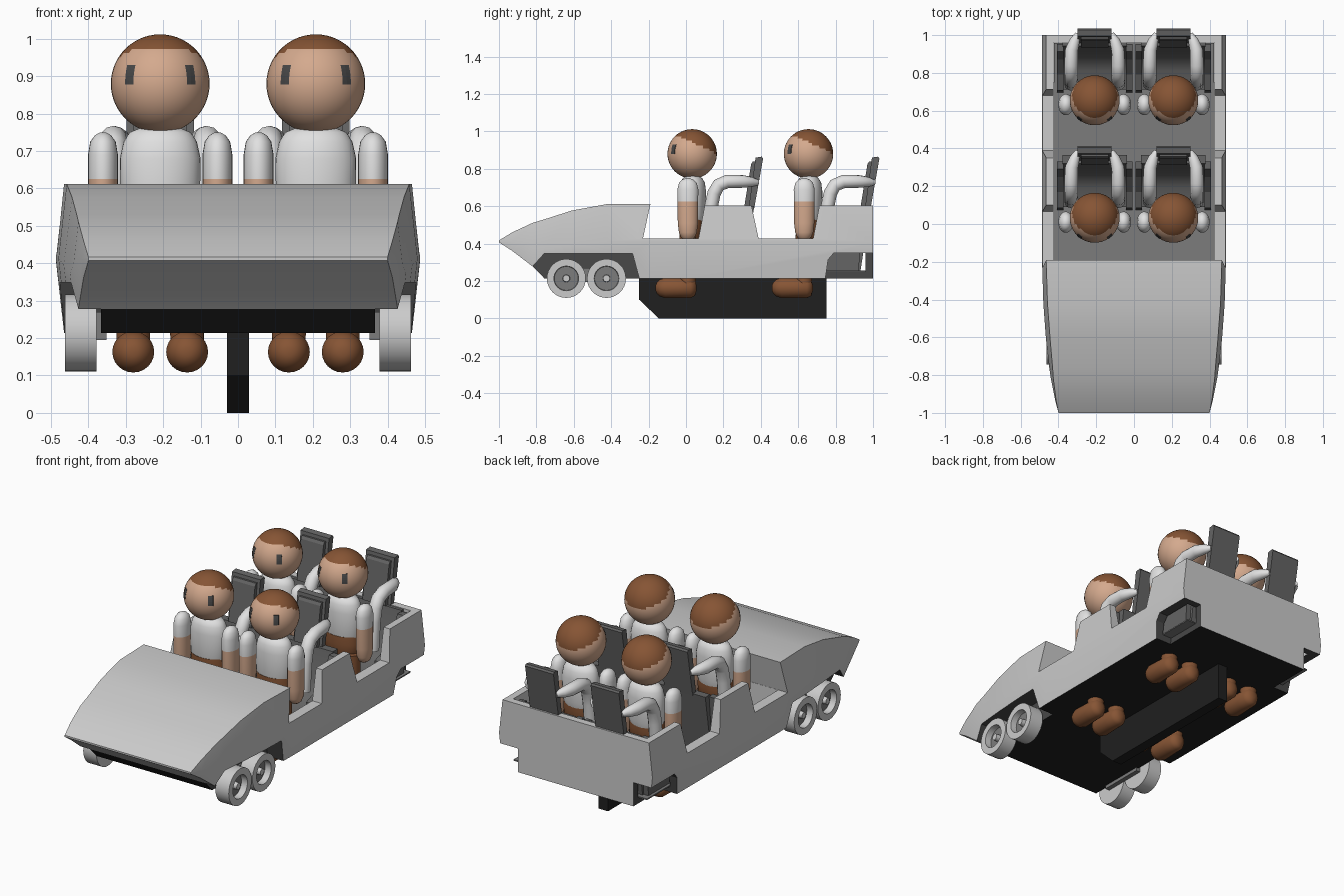
import bpy, bmesh, math
from mathutils import Vector

if "Cube" in bpy.data.objects:
    bpy.data.objects.remove(bpy.data.objects["Cube"])


def material(name, r, g, b):
    m = bpy.data.materials.new(name)
    m.diffuse_color = (r, g, b, 1)
    m.use_nodes = True
    m.node_tree.nodes["Principled BSDF"].inputs["Base Color"].default_value = m.diffuse_color
    return m


BODY = material("light grey paint", .60, .60, .60)
SHIRT = material("white cloth", .75, .75, .75)
SKIN = material("skin", .66, .40, .27)
BROWN = material("brown", .24, .09, .035)
SEAT = material("seat grey", .13, .13, .13)
FLOOR = material("floor grey", .20, .20, .20)
DARK = material("dark grey", .065, .065, .065)
BLACK = material("black", .014, .014, .014)


def finish(name, bm, mats, rule=None, smooth=40):
    """Turn a bmesh into an object; rule(face centre) picks the material slot."""
    bmesh.ops.recalc_face_normals(bm, faces=bm.faces)
    for f in bm.faces:
        f.smooth = smooth > 0
        if rule:
            f.material_index = rule(f.calc_center_median())
    me = bpy.data.meshes.new(name)
    bm.to_mesh(me)
    bm.free()
    for m in mats:
        me.materials.append(m)
    if smooth:
        me.set_sharp_from_angle(angle=math.radians(smooth))
    ob = bpy.data.objects.new(name, me)
    bpy.context.collection.objects.link(ob)
    return ob


def skin_rings(bm, rings, closed=True):
    rows = [[bm.verts.new(p) for p in r] for r in rings]
    n = len(rows[0])
    for a, b in zip(rows, rows[1:]):
        for i in range(n):
            j = (i + 1) % n
            bm.faces.new((a[i], a[j], b[j], b[i]))
    bm.faces.new(rows[0])
    bm.faces.new(rows[-1])


def loft(name, axis, origin, rings, mats, rule=None, seg=24, smooth=40):
    """Elliptical rings (position, ru, rv) stacked along an axis."""
    bm = bmesh.new()
    o = Vector(origin)
    pts = []
    for t, ru, rv in rings:
        row = []
        for k in range(seg):
            u = ru * math.cos(k * math.tau / seg)
            v = rv * math.sin(k * math.tau / seg)
            row.append(o + Vector({'X': (t, u, v), 'Y': (u, t, v), 'Z': (u, v, t)}[axis]))
        pts.append(row)
    skin_rings(bm, pts)
    return finish(name, bm, mats, rule, smooth)


def prism(name, x0, x1, outline, mats, slot=0, dy=0, smooth=0):
    """Side outline of (y, z) points extruded from x0 to x1."""
    bm = bmesh.new()
    skin_rings(bm, [[(x, y + dy, z) for y, z in outline] for x in (x0, x1)])
    return finish(name, bm, mats, lambda c: slot, smooth)


def bake(ob):
    dg = bpy.context.evaluated_depsgraph_get()
    me = bpy.data.meshes.new_from_object(ob.evaluated_get(dg))
    new = bpy.data.objects.new(ob.name, me)
    name = ob.name
    bpy.data.objects.remove(ob)
    bpy.context.collection.objects.link(new)
    new.name = name
    return new


# Car body: sections of (y, bottom z, top z, half width)
sections = [(-1, .407, .417, .40), (-.93, .362, .46, .418), (-.82, .278, .511, .44),
            (-.757, .214, .53, .449), (-.61, .214, .577, .466), (-.42, .214, .612, .48),
            (-.19, .214, .612, .487), (0, .214, .604, .487), (1, .214, .604, .487)]
bm = bmesh.new()
rows = []
for y, zb, zt, w in sections:
    zm = min(.42, (zb + zt) / 2)
    wt = w - .022 * min(1, (y + 1) / .3)
    wb = w - .022 * min(1, (y + 1) / .3)
    half = [(wb, zb), (w, zm), (wt, zt)]
    rows.append([(x, y, z) for x, z in half] + [(-x, y, z) for x, z in reversed(half)])
skin_rings(bm, rows)
slots = [BODY, BLACK, DARK]
body = finish("car_body", bm, slots, lambda c: 1 if c.y > -.82 and c.z < .26 else 0, 0)

# Cutters: passenger tub, two door openings, wheel arches
door1 = [(-.23, .428), (.067, .428), (.12, .71), (-.169, .71)]
door2 = [(.388, .428), (.68, .428), (.733, .71), (.327, .71)]
front_arch = [(-.757, .348), (-.286, .348), (-.25, .214), (-.22, .10), (-.98, .10)]
rear_arch = [(.745, .214), (.76, .315), (.79, .35), (1.1, .35), (1.1, .1), (.725, .1)]
cutters = [prism("cut_tub", -.425, .425, [(-.229, .25), (-.229, .428), (-.168, .71), (.96, .71), (.96, .25)], slots),
           prism("cut_door", -.6, .6, door1, slots), prism("cut_door", -.6, .6, door2, slots)]
for arch in (front_arch, rear_arch):
    for s in (-1, 1):
        cutters.append(prism("cut_arch", s * .366, s * .6, arch, slots, 2))
for c in cutters:
    c.hide_render = True
    mod = body.modifiers.new("cut", 'BOOLEAN')
    mod.operation, mod.solver, mod.object = 'DIFFERENCE', 'EXACT', c
body = bake(body)
for c in cutters:
    bpy.data.objects.remove(c)
for p in body.data.polygons:
    p.use_smooth = p.normal.z > .6 and p.center.y < -.2 and p.center.z > .44
body.data.set_sharp_from_angle(angle=math.radians(30))

# Floor panel and track fin
prism("floor_panel", -.424, .424, [(-.228, .249), (-.228, .256), (.959, .256), (.959, .249)], [FLOOR])
prism("track_fin", -.03, .03, [(-.25, .22), (-.25, .10), (-.145, 0), (.75, 0), (.75, .22)], [BLACK])

# Wheels with recessed hubs
wheel = [(.378, .06, .06), (.378, .104, .104), (.462, .104, .104), (.462, .066, .066),
         (.425, .064, .064), (.425, .02, .02), (.452, .018, .018)]
for s in (-1, 1):
    prism("axle_bracket", s * .352, s * .38, [(-.66, .195), (-.66, .27), (-.40, .27), (-.40, .195)], [FLOOR])
    for y in (-.64, -.425):
        loft("wheel", 'X', (0, y, .214), [(s * t, a, b) for t, a, b in wheel], [BODY, FLOOR],
             lambda c, y=y: 1 if abs(c.x) < .43 and abs(c.x) > .42
             and math.hypot(c.y - y, c.z - .214) < .06 else 0, 32, 35)

# Seat outlines
seat_shell = [(.09, .25), (.09, .31), (.19, .325), (.25, .36), (.285, .43), (.32, .60), (.365, .60), (.31, .25)]
bolster = [(.075, .25), (.085, .40), (.17, .43), (.25, .50), (.29, .59), (.33, .59), (.30, .25)]
head_back = [(.335, .59), (.372, .86), (.405, .865), (.412, .855), (.365, .59)]
head_pad = [(.312, .60), (.348, .825), (.358, .84), (.372, .84), (.338, .60)]

torso = [(.51, .09, .06), (.55, .106, .07), (.68, .108, .072), (.725, .098, .066),
         (.75, .082, .052), (.765, .045, .03)]
hips = [(.40, .07, .045), (.43, .10, .06), (.50, .104, .068), (.545, .10, .066)]
arm = [(.42, .012, .016), (.432, .027, .036), (.46, .037, .048), (.51, .04, .054), (.625, .04, .055),
       (.69, .04, .056), (.725, .034, .047), (.742, .022, .03), (.75, .008, .01)]
boot = [(-.163, .012, .012), (-.157, .028, .028), (-.14, .045, .045), (-.11, .056, .055),
        (-.03, .052, .053), (.025, .05, .053), (.048, .036, .042), (.056, .012, .015)]
bar = [(.125, .12, .44, 1), (.125, .135, .60, 1), (.125, .15, .67, 1), (.125, .175, .713, 1),
       (.125, .22, .732, 1), (.122, .30, .733, .95), (.105, .35, .73, .75), (.088, .385, .727, .4)]


def head(cx, cy):
    bm = bmesh.new()
    bmesh.ops.create_uvsphere(bm, u_segments=40, v_segments=28, radius=.132)
    hair = lambda c: 1 if c.z > .06 - .45 * c.y or c.z > .092 else 0
    ob = finish("head", bm, [SKIN, BROWN], hair, 60)
    ob.location = (cx, cy, .88)
    # thin curved eye plates
    for s in (-1, 1):
        rings = []
        for i in range(6):
            z = -.002 + i * .0105
            row = []
            for x, r in ((.072, .129), (.083, .129), (.094, .129), (.094, .1335), (.083, .1335), (.072, .1335)):
                x -= .006 * (i / 5) ** 2
                row.append((s * x, -math.sqrt(r * r - x * x - z * z), z))
            rings.append(row)
        bm = bmesh.new()
        skin_rings(bm, rings)
        finish("eye", bm, [DARK], None, 0).location = (cx, cy, .88)


def restraint(cx, s, dy):
    cu = bpy.data.curves.new("restraint_bar", 'CURVE')
    cu.dimensions = '3D'
    cu.bevel_depth, cu.bevel_resolution, cu.use_fill_caps = .036, 4, True
    sp = cu.splines.new('POLY')
    sp.points.add(len(bar) - 1)
    for p, (x, y, z, r) in zip(sp.points, bar):
        p.co = (cx + s * x, y + dy, z, 1)
        p.radius = r
    cu.materials.append(SHIRT)
    ob = bpy.data.objects.new("restraint_bar", cu)
    bpy.context.collection.objects.link(ob)
    ob = bake(ob)
    ob.data.shade_smooth()
    ob.data.set_sharp_from_angle(angle=math.radians(50))


# Four seats with riders
for dy in (0, .622):
    for side in (-1, 1):
        cx = side * .208
        prism("seat", cx - .17, cx + .17, seat_shell, [SEAT], 0, dy, 35)
        prism("headrest", cx - .09, cx + .09, head_back, [SEAT], 0, dy)
        prism("headrest_pad", cx - .072, cx + .072, head_pad, [SEAT], 0, dy)
        head(cx, .033 + dy)
        loft("torso", 'Z', (cx, .035 + dy, 0), torso, [SHIRT], None, 32, 60)
        loft("hips", 'Z', (cx, .03 + dy, 0), hips, [BROWN], None, 24, 60)
        for s in (-1, 1):
            prism("seat_bolster", cx + s * .165, cx + s * .2, bolster, [SEAT], 0, dy)
            restraint(cx, s, dy)
            loft("arm", 'Z', (cx + s * .153, .01 + dy, 0), arm, [SKIN, SHIRT],
                 lambda c: 1 if c.z > .625 else 0, 24, 60)
            loft("leg", 'Z', (cx + s * .072, .01 + dy, 0), [(.17, .045, .042), (.45, .046, .046)], [BROWN])
            loft("boot", 'Y', (cx + s * .072, dy, .163), boot, [BROWN], None, 24, 60)
